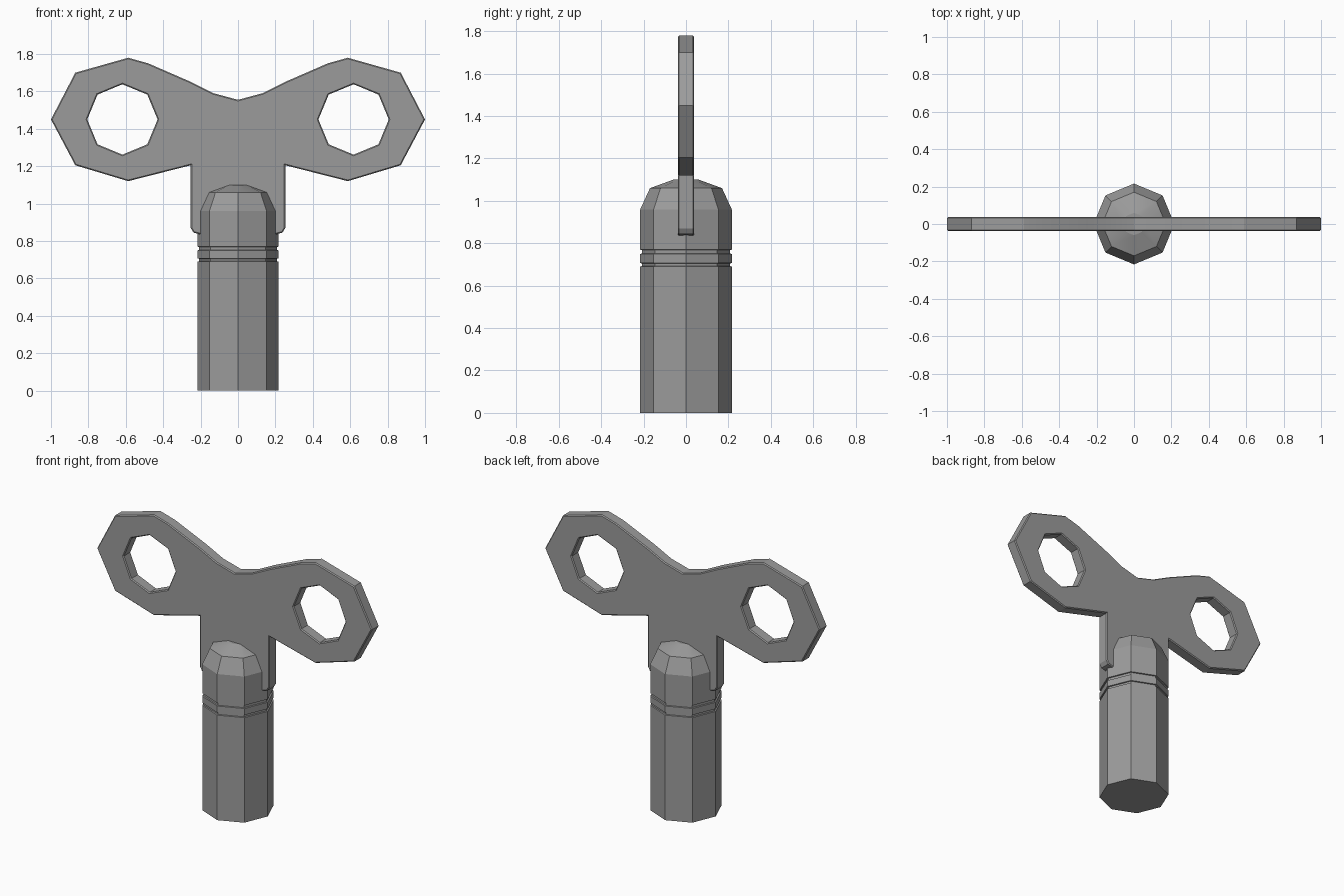
import bpy
import bmesh
from math import pi, sin, cos, radians

if "Cube" in bpy.data.objects:
    bpy.data.objects.remove(bpy.data.objects["Cube"], do_unlink=True)

GREY = (0.33, 0.33, 0.33, 1)
metal = bpy.data.materials.new("grey metal")
metal.use_nodes = True
metal.diffuse_color = GREY
metal.node_tree.nodes["Principled BSDF"].inputs["Base Color"].default_value = GREY


def add_object(name, mesh):
    obj = bpy.data.objects.new(name, mesh)
    bpy.context.collection.objects.link(obj)
    mesh.materials.clear()
    mesh.materials.append(metal)
    bpy.ops.object.select_all(action="DESELECT")
    obj.select_set(True)
    bpy.context.view_layer.objects.active = obj
    bpy.ops.object.shade_smooth_by_angle(angle=radians(20))
    return obj


def octagon(cx, cz, r):
    return [(cx + r * cos(i * pi / 4), cz + r * sin(i * pi / 4)) for i in range(8)]


# Octagonal shaft: two shallow grooves, chamfered shoulder and low domed end
R, G = 0.216, 0.208
profile = [(R, 0), (R, 0.69), (G, 0.692), (G, 0.705), (R, 0.707),
           (R, 0.75), (G, 0.752), (G, 0.768), (R, 0.77),
           (R, 0.96), (0.17, 1.06), (0.06, 1.1)]
bm = bmesh.new()
rings = [[bm.verts.new((x, y, z)) for x, y in octagon(0, 0, r)] for r, z in profile]
for low, high in zip(rings, rings[1:]):
    for i in range(8):
        j = (i + 1) % 8
        bm.faces.new((low[i], low[j], high[j], high[i]))
bm.faces.new(rings[0][::-1])
bm.faces.new(rings[-1])
shaft_mesh = bpy.data.meshes.new("shaft")
bm.to_mesh(shaft_mesh)
bm.free()
add_object("shaft", shaft_mesh)

# Flat bow handle: mirrored outline with a hole in each wing
half = [(0.13, 1.59), (0.25, 1.65), (0.48, 1.75), (0.587, 1.78), (0.87, 1.7),
        (1, 1.45), (0.87, 1.205), (0.587, 1.12), (0.253, 1.205),
        (0.253, 0.87), (0.238, 0.845), (0.2, 0.835)]
outline = [(0, 1.555)] + half + [(-x, z) for x, z in reversed(half)]
loops = [outline, octagon(0.618, 1.45, 0.188), octagon(-0.618, 1.45, 0.188)]

BEVEL = 0.006
curve = bpy.data.curves.new("handle_outline", "CURVE")
curve.dimensions = "2D"
curve.fill_mode = "BOTH"
curve.extrude = 0.038 - BEVEL
curve.bevel_depth = BEVEL
curve.bevel_resolution = 0
curve.offset = -BEVEL
for points in loops:
    spline = curve.splines.new("POLY")
    spline.points.add(len(points) - 1)
    for p, (x, z) in zip(spline.points, points):
        p.co = (x, z, 0, 1)
    spline.use_cyclic_u = True
helper = bpy.data.objects.new("handle_outline", curve)
bpy.context.collection.objects.link(helper)
depsgraph = bpy.context.evaluated_depsgraph_get()
handle_mesh = bpy.data.meshes.new_from_object(helper.evaluated_get(depsgraph))
bpy.data.objects.remove(helper, do_unlink=True)

bm = bmesh.new()
bm.from_mesh(handle_mesh)
bmesh.ops.remove_doubles(bm, verts=bm.verts, dist=0.0005)
bmesh.ops.recalc_face_normals(bm, faces=bm.faces)
# Stand the plate upright
for v in bm.verts:
    x, y, z = v.co
    v.co = (x, -z, y)
bm.to_mesh(handle_mesh)
bm.free()
add_object("bow_handle", handle_mesh)
